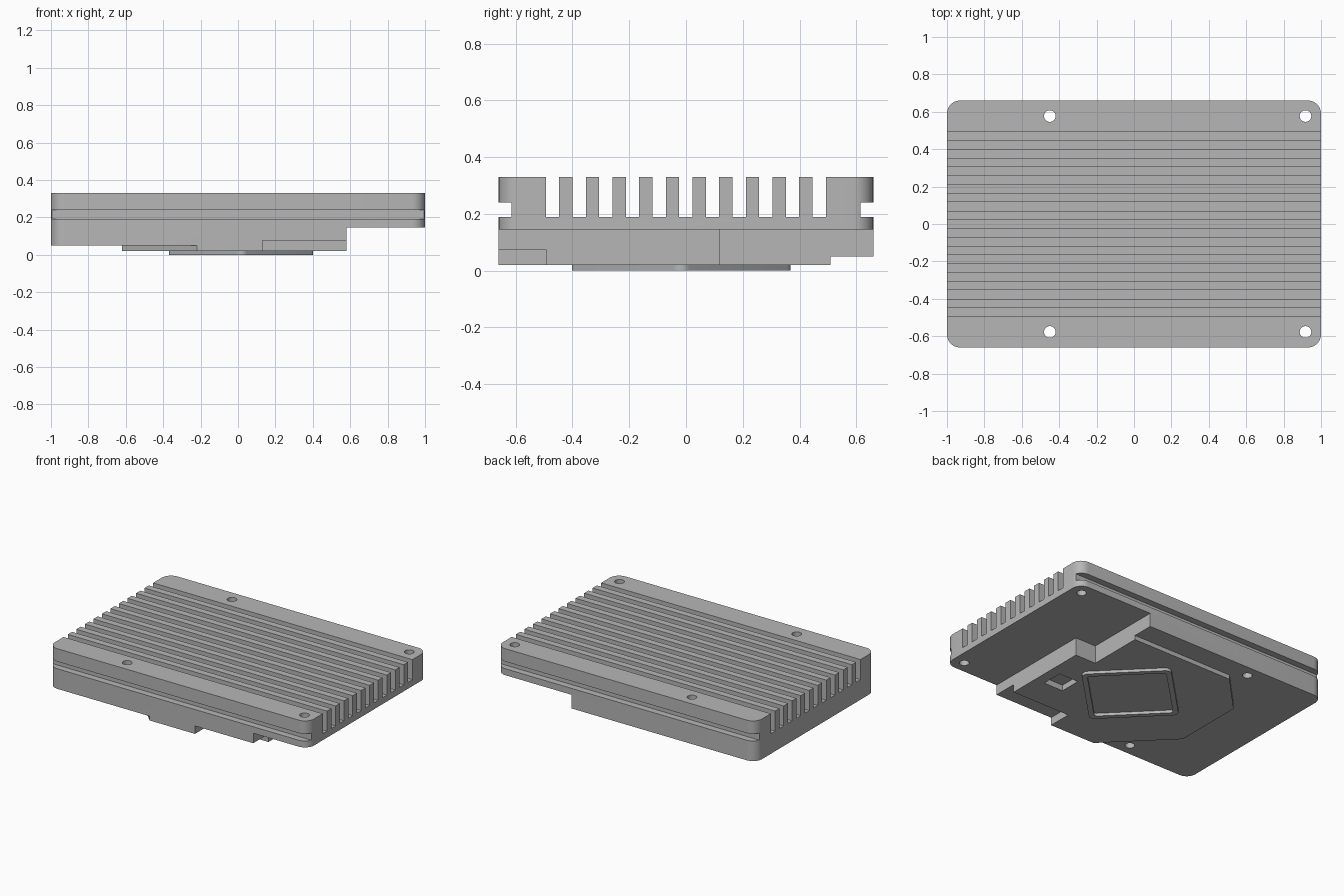
import bpy, bmesh
from math import pi, cos, sin

cube = bpy.data.objects.get("Cube")
if cube:
    bpy.data.objects.remove(cube, do_unlink=True)

metal = bpy.data.materials.new("grey_metal")
metal.use_nodes = True
grey = (0.47, 0.47, 0.47, 1)
metal.diffuse_color = grey
metal.node_tree.nodes["Principled BSDF"].inputs["Base Color"].default_value = grey


def prism(name, pts, z0, z1):
    """Extrude an outline in x, y from z0 to z1."""
    bm = bmesh.new()
    face = bm.faces.new([bm.verts.new((x, y, z0)) for x, y in pts])
    new = bmesh.ops.extrude_face_region(bm, geom=[face])["geom"]
    bmesh.ops.translate(bm, vec=(0, 0, z1 - z0),
                        verts=[v for v in new if isinstance(v, bmesh.types.BMVert)])
    bmesh.ops.recalc_face_normals(bm, faces=bm.faces)
    mesh = bpy.data.meshes.new(name)
    bm.to_mesh(mesh)
    bm.free()
    mesh.materials.append(metal)
    obj = bpy.data.objects.new(name, mesh)
    bpy.context.collection.objects.link(obj)
    return obj


def rect(x0, x1, y0, y1):
    return [(x0, y0), (x1, y0), (x1, y1), (x0, y1)]


def circle(cx, cy, r, n=32):
    return [(cx + r * cos(2 * pi * i / n), cy + r * sin(2 * pi * i / n)) for i in range(n)]


def rounded(hx, hy, r, steps=8):
    """Rounded rectangle about the origin."""
    pts = []
    for q, (sx, sy) in enumerate([(1, 1), (-1, 1), (-1, -1), (1, -1)]):
        for i in range(steps + 1):
            a = (q + i / steps) * pi / 2
            pts.append((sx * (hx - r) + r * cos(a), sy * (hy - r) + r * sin(a)))
    return pts


def cut(target, pts, z0, z1):
    cutter = prism("cutter", pts, z0, z1)
    cutter.hide_render = True
    mod = target.modifiers.new("cut", "BOOLEAN")
    mod.operation = "DIFFERENCE"
    mod.solver = "EXACT"
    mod.object = cutter
    bpy.context.view_layer.objects.active = target
    bpy.ops.object.modifier_apply(modifier=mod.name)
    bpy.data.objects.remove(cutter, do_unlink=True)


def smooth(obj):
    bpy.ops.object.select_all(action="DESELECT")
    obj.select_set(True)
    bpy.context.view_layer.objects.active = obj
    bpy.ops.object.shade_smooth_by_angle(angle=0.5)


# Body block
body = prism("heat_sink_body", rounded(1, 0.66, 0.07), 0.02, 0.33)

# Raised step at the left end of the underside
cut(body, [(0.58, -0.8), (1.2, -0.8), (1.2, 0.8), (0.42, 0.8), (0.42, 0.12), (0.58, 0.12)],
    -0.1, 0.145)

# Shallow rim around the contact pad
cut(body, [(0.5, 0.51), (-0.36, 0.51), (-0.62, 0.24), (-0.62, -0.26), (-0.22, -0.66),
           (-0.22, -0.8), (-1.2, -0.8), (-1.2, 0.8), (0.5, 0.8)], -0.1, 0.05)

# Front corner notch and small square pocket
cut(body, rect(0.13, 0.8, -0.8, -0.493), -0.1, 0.075)
cut(body, rect(0.355, 0.505, -0.28, -0.13), -0.1, 0.06)

# Cooling slots
slot = 0.047
for i in range(11):
    y = -0.494 + 2 * slot * i
    cut(body, rect(-1.2, 1.2, y, y + slot), 0.19, 0.5)

# Long side grooves and screw holes
for s in (-1, 1):
    cut(body, rect(-1.2, 1.2, *sorted((s * 0.614, s * 0.8))), 0.19, 0.24)
    for x in (-0.45, 0.917):
        cut(body, circle(x, s * 0.577, 0.031), -0.1, 0.5)
smooth(body)

# Diamond-set square ring under the pad
ring = prism("contact_ring", rounded(0.284, 0.284, 0.04), 0, 0.021)
cut(ring, rounded(0.25, 0.25, 0.02), -0.1, 0.1)
ring.rotation_euler.z = pi / 4
ring.location = (0.017, -0.017, 0)
smooth(ring)
